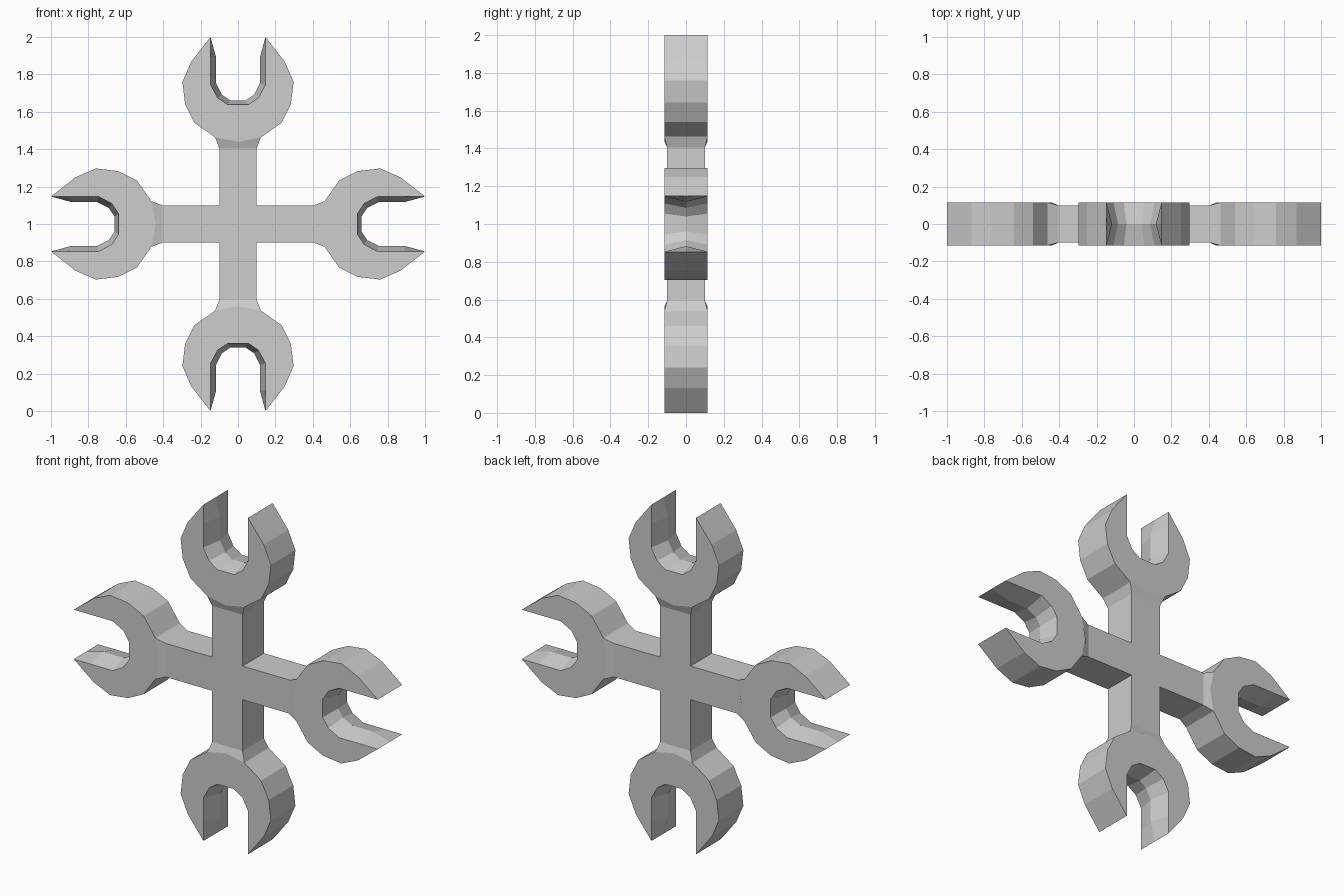
import bpy, bmesh
from math import pi
from mathutils import Matrix, Vector

cube = bpy.data.objects.get("Cube")
if cube:
    bpy.data.objects.remove(cube, do_unlink=True)

HEAD, SHAFT = 0.115, 0.1   # half depths
NECK = 0.405               # where the shaft ends

# Right half outlines of one upright arm: (x, distance from centre)
outer = [(.147, 1), (.25, .868), (.297, .76), (.283, .642), (.232, .54), (.122, .463)]
slot_edge = [(.147, 1), (.147, .89), (.147, .745), (.11, .675), (.055, .638)]
slot_ridge = [(.147, 1), (.117, .89), (.117, .752), (.085, .69), (.04, .66)]


def mirrored(points):
    return [(-x, z) for x, z in reversed(points)]


def at(points, y):
    return [Vector((x, y, z)) for x, z in points]


def arm_faces():
    faces = []
    edge = slot_edge + mirrored(slot_edge)
    ridge = slot_ridge + mirrored(slot_ridge)
    collar = [outer[-1], (0, .44), (-outer[-1][0], outer[-1][1])]
    for side in (-1, 1):
        y, ys = side * HEAD, side * SHAFT
        # Flat face of the open jaw
        loop = outer + [(0, .44)] + mirrored(outer) + mirrored(slot_edge)[-2::-1] + slot_edge[:0:-1]
        faces.append(at(loop, y))
        # Slope from the jaw to the shaft
        faces.append(at(collar, y) + at([(-SHAFT, NECK), (SHAFT, NECK)], ys))
        # Shaft face
        faces.append(at([(-SHAFT, SHAFT), (SHAFT, SHAFT), (SHAFT, NECK), (-SHAFT, NECK)], ys))
        # Slot wall, rising to a ridge at mid depth
        e, r = at(edge, y), at(ridge, 0)
        for i in range(len(e) - 1):
            faces.append([e[i], e[i + 1], r[i + 1], r[i]])
    for s in (-1, 1):
        # Outer wall of the jaw
        rim = [(s * x, z) for x, z in outer]
        f, b = at(rim, -HEAD), at(rim, HEAD)
        for i in range(len(rim) - 1):
            middle = [Vector((rim[0][0], 0, rim[0][1]))] if i == 0 else []
            faces.append([f[i], f[i + 1], b[i + 1], b[i]] + middle)
        # Neck and shaft sides
        n = at([(s * SHAFT, NECK), (s * SHAFT, SHAFT)], -SHAFT)
        m = at([(s * SHAFT, NECK), (s * SHAFT, SHAFT)], SHAFT)
        faces.append([f[-1], n[0], m[0], b[-1]])
        faces.append([n[0], n[1], m[1], m[0]])
    return faces


bm = bmesh.new()
# Four equal arms around the hub
for k in range(4):
    turn = Matrix.Translation((0, 0, 1)) @ Matrix.Rotation(k * pi / 2, 4, 'Y')
    for face in arm_faces():
        bm.faces.new([bm.verts.new(turn @ p) for p in face])
# Front and back of the hub
for y in (-SHAFT, SHAFT):
    square = [(-SHAFT, 1 - SHAFT), (SHAFT, 1 - SHAFT), (SHAFT, 1 + SHAFT), (-SHAFT, 1 + SHAFT)]
    bm.faces.new([bm.verts.new(p) for p in at(square, y)])
bmesh.ops.remove_doubles(bm, verts=bm.verts[:], dist=0.0005)
bmesh.ops.recalc_face_normals(bm, faces=bm.faces[:])

mesh = bpy.data.meshes.new("four_way_wrench")
bm.to_mesh(mesh)
bm.free()
wrench = bpy.data.objects.new("four_way_wrench", mesh)
bpy.context.collection.objects.link(wrench)

grey = bpy.data.materials.new("plain_grey")
grey.use_nodes = True
colour = (0.61, 0.61, 0.61, 1)
grey.diffuse_color = colour
grey.node_tree.nodes["Principled BSDF"].inputs["Base Color"].default_value = colour
mesh.materials.append(grey)
